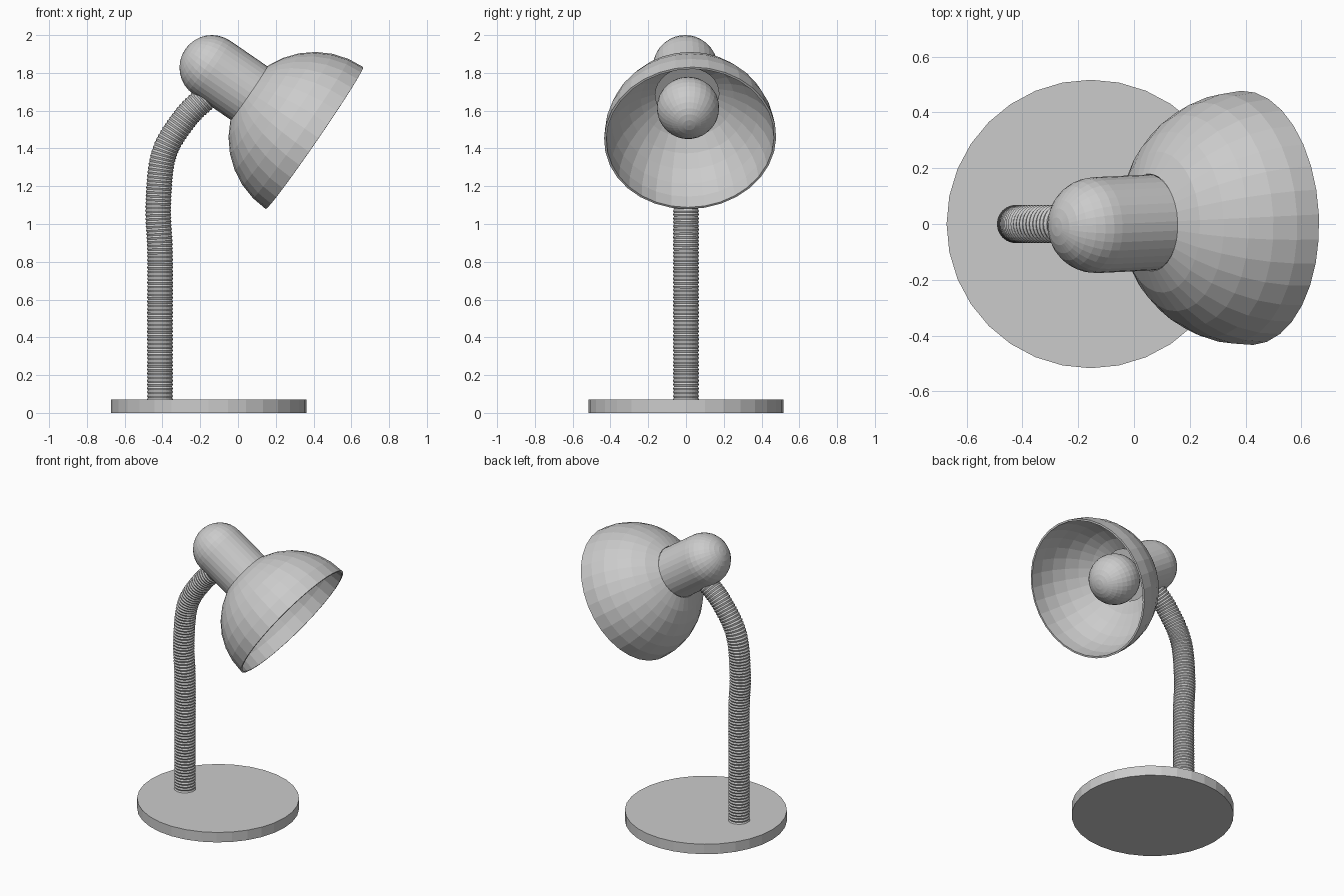
import bpy, bmesh
from math import sin, cos, pi, radians
from mathutils import Vector, Matrix

cube = bpy.data.objects.get("Cube")
if cube:
    bpy.data.objects.remove(cube, do_unlink=True)

grey = bpy.data.materials.new("plain_grey")
grey.use_nodes = True
grey.diffuse_color = (0.6, 0.6, 0.6, 1)
grey.node_tree.nodes["Principled BSDF"].inputs["Base Color"].default_value = grey.diffuse_color

SIDES = 32


def finish(name, bm, matrix=Matrix()):
    bmesh.ops.remove_doubles(bm, verts=bm.verts, dist=0.0005)
    bmesh.ops.recalc_face_normals(bm, faces=bm.faces)
    mesh = bpy.data.meshes.new(name)
    bm.to_mesh(mesh)
    bm.free()
    mesh.materials.append(grey)
    obj = bpy.data.objects.new(name, mesh)
    obj.matrix_world = matrix
    bpy.context.collection.objects.link(obj)
    return obj


def lathe(name, profile, matrix):
    """Spin (radius, height) points around the local z axis."""
    bm = bmesh.new()
    verts = [bm.verts.new((r, 0, h)) for r, h in profile]
    edges = [bm.edges.new(pair) for pair in zip(verts, verts[1:])]
    bmesh.ops.spin(bm, geom=verts + edges, cent=(0, 0, 0), axis=(0, 0, 1),
                   angle=2 * pi, steps=SIDES, use_duplicate=False)
    return finish(name, bm, matrix)


def arc(radius, centre, start, end, steps):
    """Circle points measured in degrees from the rear pole."""
    angles = [radians(start + (end - start) * i / steps) for i in range(steps + 1)]
    return [(radius * sin(a), centre - radius * cos(a)) for a in angles]


# Base disc
lathe("base", [(0, 0), (0.517, 0), (0.517, 0.07), (0, 0.07)],
      Matrix.Translation((-0.155, 0, 0)))

# Head frame: local z runs from the housing's round end to the shade opening
head_start = Vector((-0.138, -0.004, 1.828))
head_end = Vector((0.405, 0.022, 1.455))
axis = head_end - head_start
reach = axis.length
head = Matrix.Translation(head_start) @ axis.to_track_quat('Z', 'Y').to_matrix().to_4x4()

# Lamp housing: round-ended cylinder
neck = 0.24
lathe("lamp_housing", arc(0.172, 0, 0, 90, 8) + [(0.172, neck), (0, neck)], head)

# Shade: thin hemisphere shell with its crown cut away
shade = lathe("shade", arc(0.456, reach, 22.5, 90, 6), head)
shell = shade.modifiers.new("thickness", 'SOLIDIFY')
shell.thickness = 0.012
shell.offset = -1

# Bulb
lathe("bulb", arc(0.165, 0.377, 0, 180, 16), head)

# Ribbed gooseneck: follow a smooth path with alternating ring radii
path = [Vector((x, 0, z)) for x, z in
        [(-0.413, 0.06), (-0.413, 0.45), (-0.413, 0.85), (-0.422, 1.1),
         (-0.392, 1.37), (-0.28, 1.56), (-0.17, 1.67), (-0.1, 1.73)]]


def spline(points, steps):
    padded = [2 * points[0] - points[1]] + points + [2 * points[-1] - points[-2]]
    out = []
    for a, b, c, d in zip(padded, padded[1:], padded[2:], padded[3:]):
        for i in range(steps):
            t = i / steps
            out.append(0.5 * (2 * b + (c - a) * t + (2 * a - 5 * b + 4 * c - d) * t ** 2
                              + (3 * b - a - 3 * c + d) * t ** 3))
    return out + [points[-1]]


def resample(points, pitch):
    out, left = [points[0]], pitch
    for a, b in zip(points, points[1:]):
        span = (b - a).length
        while left <= span:
            out.append(a.lerp(b, left / span))
            left += pitch
        left -= span
    return out


centres = resample(spline(path, 20), 0.01)
bm = bmesh.new()
rings = []
for i, c in enumerate(centres):
    along = (centres[min(i + 1, len(centres) - 1)] - centres[max(i - 1, 0)]).normalized()
    side = Vector((0, 1, 0))
    out = side.cross(along)
    radius = 0.069 if i % 2 else 0.064
    rings.append([bm.verts.new(c + radius * (out * cos(2 * pi * k / 24) + side * sin(2 * pi * k / 24)))
                  for k in range(24)])
for low, high in zip(rings, rings[1:]):
    for k in range(24):
        n = (k + 1) % 24
        bm.faces.new((low[k], low[n], high[n], high[k]))
for cap in (rings[0], rings[-1]):
    bm.faces.new(cap)
finish("gooseneck", bm)
